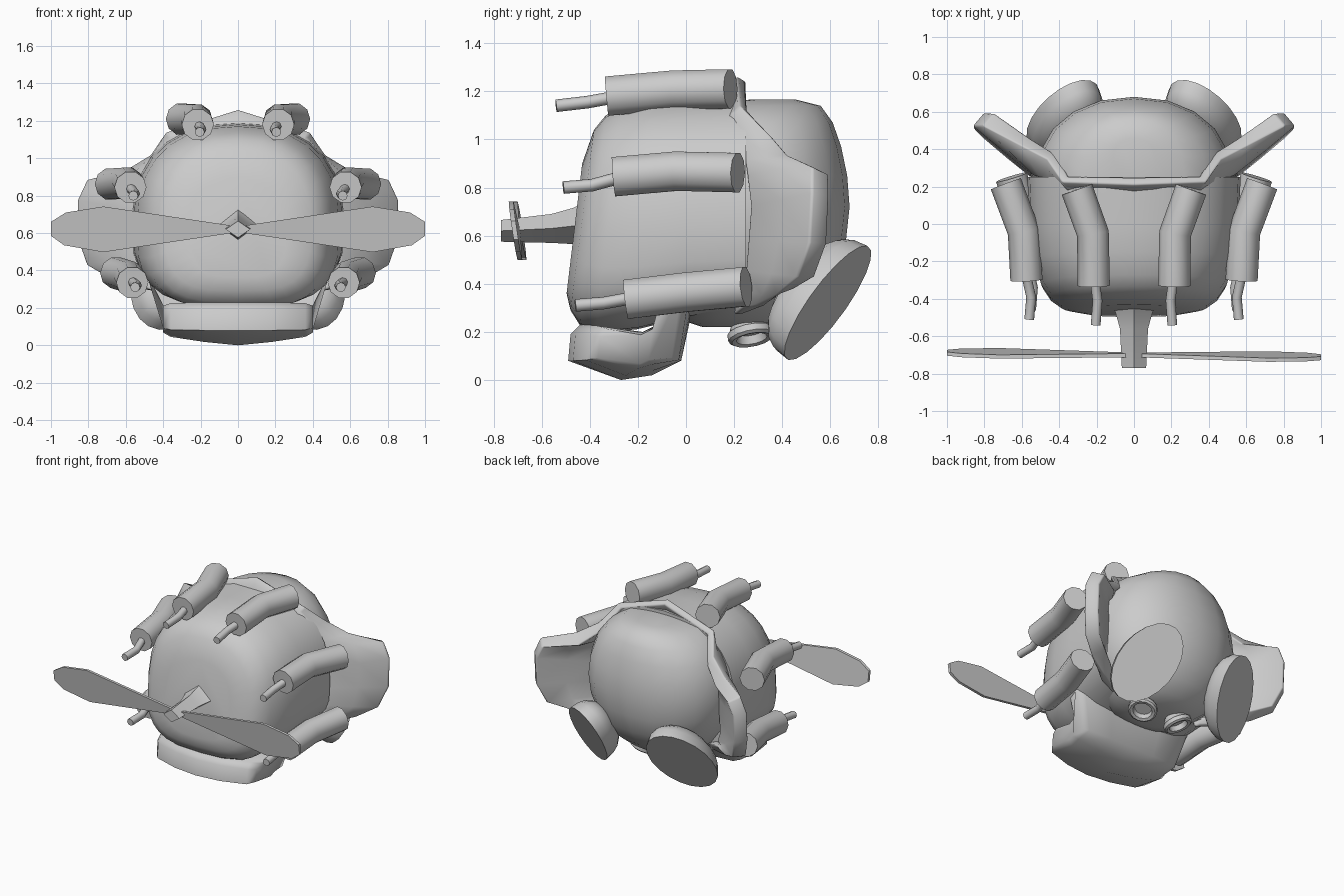
import bpy, bmesh, math
from mathutils import Vector

if "Cube" in bpy.data.objects:
    bpy.data.objects.remove(bpy.data.objects["Cube"])

grey = bpy.data.materials.new("plain_grey")
grey.diffuse_color = (0.6, 0.6, 0.6, 1)
grey.use_nodes = True
grey.node_tree.nodes["Principled BSDF"].inputs["Base Color"].default_value = grey.diffuse_color


def finish(name, bm, angle=40):
    """Turn a bmesh into a smooth-shaded grey object."""
    bmesh.ops.remove_doubles(bm, verts=bm.verts, dist=1e-5)
    bmesh.ops.recalc_face_normals(bm, faces=bm.faces)
    me = bpy.data.meshes.new(name)
    bm.to_mesh(me)
    bm.free()
    me.materials.append(grey)
    ob = bpy.data.objects.new(name, me)
    bpy.context.collection.objects.link(ob)
    bpy.ops.object.select_all(action='DESELECT')
    ob.select_set(True)
    bpy.context.view_layer.objects.active = ob
    bpy.ops.object.shade_smooth_by_angle(angle=math.radians(angle))
    return ob


def loft(name, rings, caps=True, closed=True, angle=40):
    """Skin a row of equal-length point rings."""
    bm = bmesh.new()
    vs = [[bm.verts.new(p) for p in r] for r in rings]
    n = len(vs[0])
    for a, b in zip(vs, vs[1:]):
        for i in range(n if closed else n - 1):
            j = (i + 1) % n
            bm.faces.new((a[i], a[j], b[j], b[i]))
    if caps:
        bm.faces.new(vs[0])
        bm.faces.new(vs[-1])
    return finish(name, bm, angle)


def tube(name, pts, r, sides):
    """Sweep a round section along a bent path."""
    pts = [Vector(p) for p in pts]
    rings = []
    for i, p in enumerate(pts):
        t = (pts[min(i + 1, len(pts) - 1)] - pts[max(i - 1, 0)]).normalized()
        u = t.cross(Vector((0, 0, 1))).normalized()
        w = u.cross(t)
        rings.append([p + r * (u * math.cos(a) + w * math.sin(a))
                      for a in (2 * math.pi * k / sides for k in range(sides))])
    return loft(name, rings, angle=55)


def spow(v, e):
    return math.copysign(abs(v) ** e, v)


# Hood: rounded sections, squarer below (y, half width, low z, high z, lean)
hood = []
for y, hw, lo, hi, k in [(-.50, .26, .36, .90, .12), (-.475, .39, .29, 1.04, .13),
                         (-.43, .45, .23, 1.10, .125), (-.36, .495, .20, 1.135, .11),
                         (-.20, .54, .21, 1.17, .06), (0, .56, .26, 1.18, 0),
                         (.25, .57, .28, 1.19, 0)]:
    ring = []
    for i in range(28):
        a = 2 * math.pi * i / 28
        s = math.sin(a)
        e = .84 if s > 0 else .62
        z = .64 + (hi - .64 if s > 0 else .64 - lo) * spow(s, e)
        ring.append((hw * spow(math.cos(a), e), y + k * (z - .33), z))
    hood.append(ring)
loft("hood", hood)

# Round body set into the hood: level sections (z, centre y, half depth, half width)
body = []
for z, yc, ry, rx in [(.22, .21, .14, .16), (.255, .21, .25, .28), (.33, .22, .33, .38),
                      (.45, .23, .40, .465), (.58, .235, .43, .51), (.72, .24, .44, .525),
                      (.85, .24, .43, .51), (.97, .24, .405, .465), (1.07, .24, .37, .39),
                      (1.14, .25, .31, .27), (1.165, .36, .10, .11)]:
    body.append([(rx * spow(math.cos(a), .92), yc + ry * spow(math.sin(a), .92), z)
                 for a in (2 * math.pi * i / 20 for i in range(20))])
loft("body", body, angle=60)

# Flared rim with side flaps: (inner edge, outer edge) from crown to underside
half = [((0, .19, 1.16), (0, .23, 1.25)), ((.34, .19, 1.08), (.37, .24, 1.13)),
        ((.43, .24, .99), (.44, .36, 1.0)), ((.47, .26, .90), (.58, .44, .90)),
        ((.50, .28, .84), (.78, .56, .87)),
        ((.52, .30, .72), (.83, .56, .77)), ((.52, .29, .58), (.83, .55, .57)),
        ((.52, .28, .46), (.78, .50, .43)), ((.49, .27, .38), (.66, .42, .37)),
        ((.46, .24, .33), (.52, .34, .34)), ((.34, .20, .29), (.36, .24, .30))]
rim = []
for s, rows in ((-1, half[:0:-1]), (1, half)):
    for a, b in rows:
        rim.append([(s * (a[0] + (b[0] - a[0]) * t), a[1] + (b[1] - a[1]) * t,
                     a[2] + (b[2] - a[2]) * t) for t in (0, .5, 1)])
flaps = loft("flared_rim", rim, caps=False, closed=False, angle=75)
# the flaps are thicker than the lip over the crown
g = flaps.vertex_groups.new(name="thick")
for v in flaps.data.vertices:
    g.add([v.index], min(1, .5 + max(0, abs(v.co.x) - .36) * 2.5), 'REPLACE')
m = flaps.modifiers.new("thickness", 'SOLIDIFY')
m.thickness, m.offset, m.vertex_group = .095, 0, "thick"
m = flaps.modifiers.new("soft_edge", 'BEVEL')
m.width, m.segments, m.limit_method = .02, 2, 'ANGLE'
m.angle_limit = math.radians(50)

# Chin scoop: one side profile (y, z) skinned across x, corners swept back,
# rear edge flaring up into the hood
profile = [(-.49, .08), (-.48, .19), (-.44, .23), (-.18, .20), (-.12, .23), (-.06, .32),
           (.03, .31), (-.02, .08), (-.14, .02), (-.27, 0)]
chin = []
for x, lift, s, back in [(-.40, .05, .8, .07), (-.36, .04, .95, .06), (-.18, .018, 1, .02),
                         (0, 0, 1, 0),
                         (.18, .018, 1, .02), (.36, .04, .95, .06), (.40, .05, .8, .07)]:
    ring = []
    for y, z in profile:
        rear = z > .3
        px = x * (1.22 if rear else 1)
        py = -.22 + (y + .22) * s + (back if y < -.25 else 0)
        pz = .14 + (z + (lift if z < .05 else 0) - .14) * s + (2 * lift if rear else 0)
        ring.append((px, py, pz))
    chin.append(ring)
loft("chin_scoop", chin, angle=62)

# Propeller shaft: diamond sections (y, half width, centre z, half height)
loft("propeller_shaft", [[(w, y, c), (0, y, c + h), (-w, y, c), (0, y, c - h)]
     for y, w, c, h in [(-.40, .15, .65, .10), (-.47, .10, .64, .075),
                        (-.56, .075, .63, .06), (-.77, .065, .62, .045)]], angle=35)

# Propeller blades: thin, slightly pitched plates
outline = [(0, .015), (.72, .122), (.92, .09), (1, .04), (1, -.035), (.93, -.085),
           (.72, -.122), (0, -.015)]
for s, name in ((1, "right_blade"), (-1, "left_blade")):
    loft(name, [[(s * x, -.70 - s * .012 * x - .15 * h + d, .62 + h) for x, h in outline]
                for d in (-.010, .010)], angle=30)

# Exhaust pipes: (big pipe path, thin pipe path)
pipes = {
    "upper": ([(.215, -.33, 1.18), (.22, -.05, 1.205), (.305, .185, 1.21)],
              [(.21, -.30, 1.175), (.195, -.41, 1.155), (.205, -.54, 1.14)]),
    "middle": ([(.575, -.30, .845), (.59, -.04, .868), (.685, .215, .862)],
               [(.575, -.28, .84), (.55, -.39, .81), (.56, -.51, .80)]),
    "lower": ([(.565, -.25, .335), (.58, 0, .365), (.655, .25, .388)],
              [(.565, -.23, .34), (.54, -.34, .32), (.55, -.46, .31)]),
}
for s, side in ((1, "right"), (-1, "left")):
    for level, (big, thin) in pipes.items():
        tube(f"{side}_{level}_pipe", [(s * x, y, z) for x, y, z in big], .086, 10)
        tube(f"{side}_{level}_nozzle", [(s * x, y, z) for x, y, z in thin], .026, 8)


def lathe(name, s, centre, normal, along, profile, ru, rw, sides):
    """Spin (radius, height) points about a tilted axis, optionally oval."""
    n = Vector(normal).normalized()
    u = Vector(along)
    u = (u - n * u.dot(n)).normalized()
    w = n.cross(u)
    rings = []
    for r, h in profile:
        pts = [Vector(centre) + n * h + r * (u * ru * math.cos(a) + w * rw * math.sin(a))
               for a in (2 * math.pi * k / sides for k in range(sides))]
        rings.append([(s * p.x, p.y, p.z) for p in pts])
    return loft(name, rings, angle=45)


# Feet with flat oval soles and domed backs, and small ringed vents underneath
dome = [(math.sin(a) ** .8, -.19 * math.cos(a) ** .8)
        for a in (.15, .45, .75, 1.05, 1.3, math.pi / 2 - .001)]
vent = [(.06, -.07), (.08, -.04), (.085, -.02), (.098, -.012), (.098, .015), (.085, .025),
        (.065, .02), (.058, -.015)]
for s, side in ((1, "right"), (-1, "left")):
    lathe(f"{side}_foot", s, (.38, .59, .32), (.375, .79, -.48), (-.33, .6, .73),
          dome, .30, .195, 20)
    lathe(f"{side}_vent", s, (.15, .27, .19), (.33, .17, -.92), (0, 1, 0),
          vent, 1, 1, 14)
